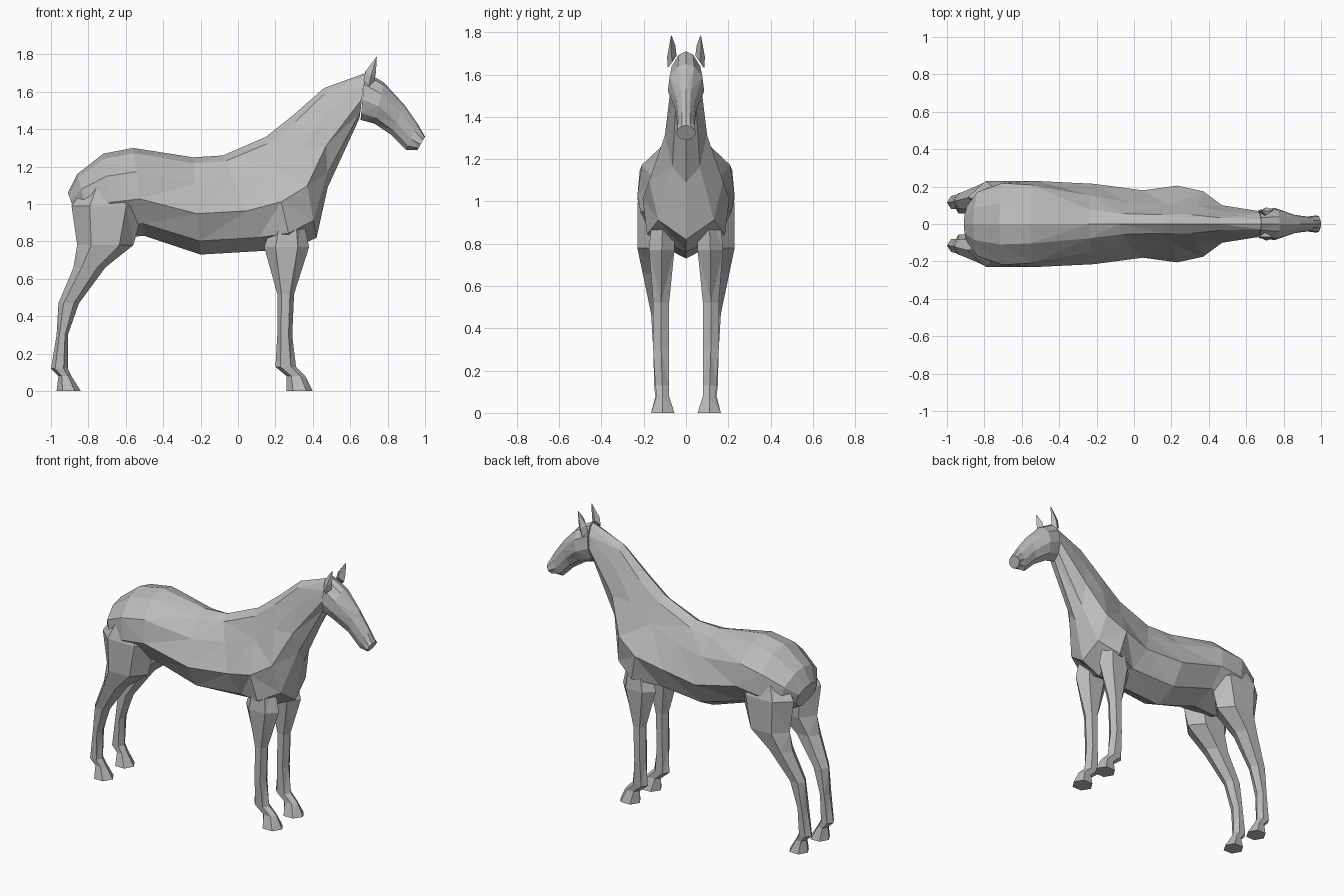
import bpy, bmesh
from math import cos, sin, pi

cube = bpy.data.objects.get("Cube")
if cube:
    bpy.data.objects.remove(cube)

grey = bpy.data.materials.new("plain_grey")
grey.use_nodes = True
grey.diffuse_color = (0.5, 0.5, 0.5, 1)
grey.node_tree.nodes["Principled BSDF"].inputs["Base Color"].default_value = grey.diffuse_color


def loft(name, rings):
    """Skin a row of equal rings and cap both ends, with flat faces."""
    bm = bmesh.new()
    loops = [[bm.verts.new(point) for point in ring] for ring in rings]
    for upper, lower in zip(loops, loops[1:]):
        count = len(upper)
        for i in range(count):
            j = (i + 1) % count
            bm.faces.new((upper[i], upper[j], lower[j], lower[i]))
    bm.faces.new(loops[0])
    bm.faces.new(loops[-1])
    bmesh.ops.triangulate(bm, faces=bm.faces[:])
    bmesh.ops.recalc_face_normals(bm, faces=bm.faces[:])
    mesh = bpy.data.meshes.new(name)
    bm.to_mesh(mesh)
    bm.free()
    mesh.materials.append(grey)
    obj = bpy.data.objects.new(name, mesh)
    bpy.context.collection.objects.link(obj)


def slice_ring(top_x, top_z, low_x, low_z, half_width, fullness, underside):
    """Slice from a top point to a low point, with relative widths above and below."""
    side = [(0.06, fullness / 2), (0.27, fullness), (0.58, 1), (0.86, underside)]
    outline = [(0, 0)] + side + [(1, 0)] + [(t, -w) for t, w in reversed(side)]
    return [(top_x + (low_x - top_x) * t,
             w * half_width,
             top_z + (low_z - top_z) * t) for t, w in outline]


def trunk_ring(part):
    """The upper trunk is thin at the withers, the chest is broad underneath."""
    from_withers = abs(part[0] - 0.15)
    fullness = min(0.95, 0.48 + from_withers * 0.6)
    underside = 0.65 + max(0, 0.25 - from_withers)
    return slice_ring(*part, fullness, underside)


def leg_ring(back, front, z, outer, side):
    """Six-sided level slice; the hoof sole is broader than the shin."""
    inner = 0.055 if z == 0 or z > 0.7 else 0.08
    middle = (inner + outer) / 2
    outline = [(0, middle), (0.25, outer), (0.75, outer),
               (1, middle), (0.75, inner), (0.25, inner)]
    return [(back + (front - back) * t, y * side, z) for t, y in outline]


def ear_ring(x, y, z, radius, side):
    """Slanted diamond slice of an ear."""
    angles = [i * pi / 2 for i in range(4)]
    return [(x + radius * cos(a), (y + radius * sin(a) * 0.7) * side,
             z - radius * sin(a)) for a in angles]


# Rump, barrel, withers and neck
trunk = [
    (-0.91, 1.06, -0.85, 0.9, 0.1),
    (-0.86, 1.16, -0.78, 0.86, 0.18),
    (-0.72, 1.27, -0.66, 0.82, 0.23),
    (-0.56, 1.3, -0.5, 0.83, 0.23),
    (-0.24, 1.25, -0.2, 0.73, 0.215),
    (-0.08, 1.26, 0.14, 0.75, 0.18),
    (0.15, 1.36, 0.29, 0.76, 0.205),
    (0.3, 1.48, 0.42, 0.82, 0.175),
    (0.46, 1.62, 0.48, 1.09, 0.1),
    (0.68, 1.7, 0.65, 1.46, 0.07)]
loft("body_and_neck", [trunk_ring(part) for part in trunk])

# Head from poll to muzzle
head = [
    (0.68, 1.71, 0.655, 1.45, 0.075),
    (0.78, 1.65, 0.73, 1.43, 0.086),
    (0.89, 1.53, 0.82, 1.37, 0.05),
    (0.96, 1.43, 0.9, 1.29, 0.04),
    (1, 1.36, 0.96, 1.29, 0.046)]
loft("head", [slice_ring(*part, 0.9, 0.65) for part in head])

# Leg slices as back, front, height and outer width, down to the hoof
hind_leg = [
    (-0.78, -0.6, 1.15, 0.18),
    (-0.89, -0.5, 0.99, 0.23),
    (-0.86, -0.56, 0.78, 0.23),
    (-0.88, -0.71, 0.66, 0.205),
    (-0.96, -0.85, 0.47, 0.165),
    (-0.97, -0.91, 0.3, 0.155),
    (-1, -0.91, 0.12, 0.15),
    (-0.96, -0.89, 0.08, 0.145),
    (-0.97, -0.84, 0, 0.165)]
front_leg = [
    (0.2, 0.34, 0.96, 0.16),
    (0.14, 0.38, 0.77, 0.175),
    (0.21, 0.3, 0.52, 0.155),
    (0.21, 0.29, 0.3, 0.155),
    (0.2, 0.31, 0.13, 0.145),
    (0.26, 0.36, 0.08, 0.14),
    (0.26, 0.4, 0, 0.165)]
ear = [(0.7, 0.065, 1.66, 0.03), (0.71, 0.07, 1.71, 0.028), (0.74, 0.07, 1.785, 0.002)]

for label, side in (("left", 1), ("right", -1)):
    loft(label + "_hind_leg", [leg_ring(*part, side) for part in hind_leg])
    loft(label + "_front_leg", [leg_ring(*part, side) for part in front_leg])
    loft(label + "_ear", [ear_ring(*part, side) for part in ear])
